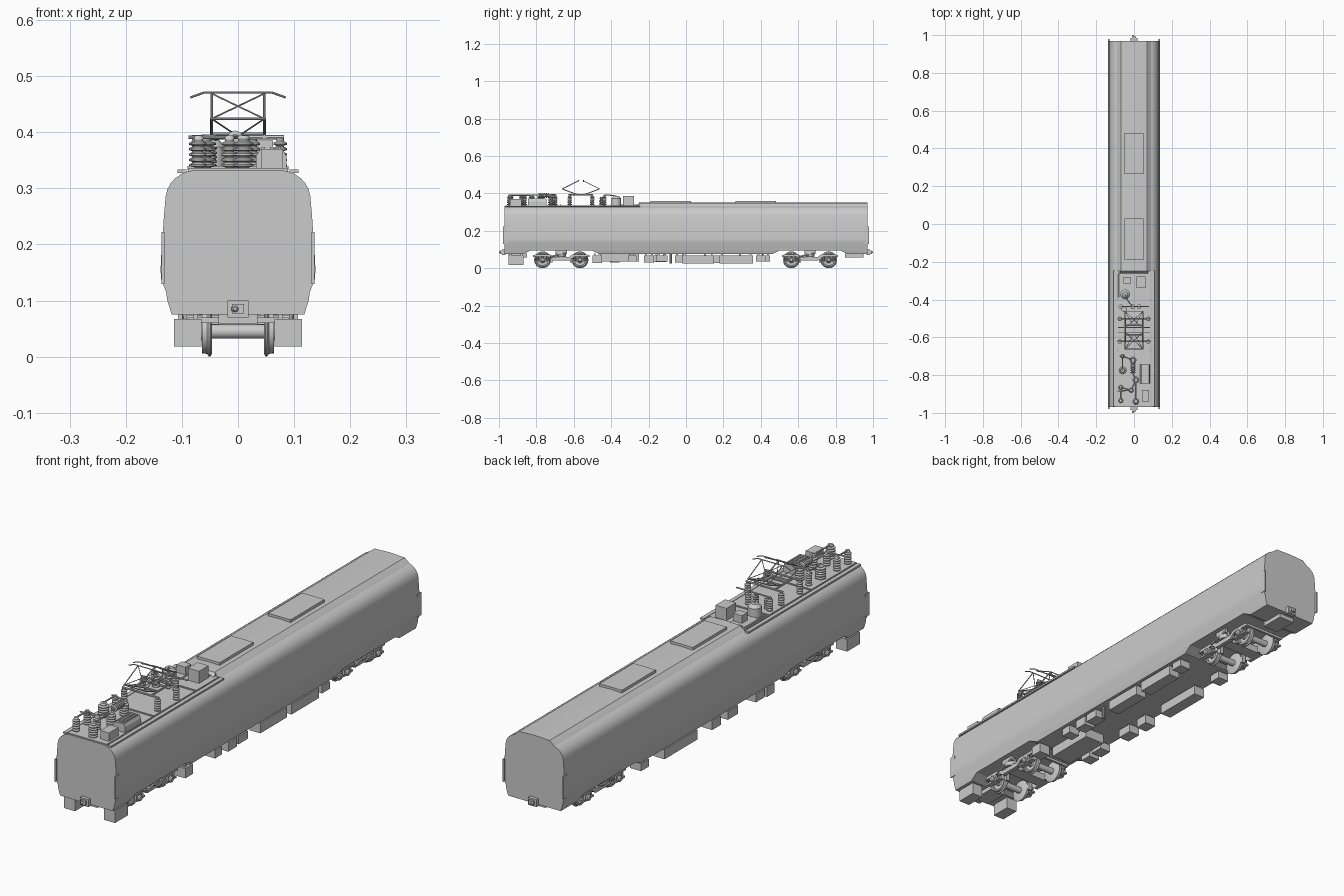
import bpy, bmesh, math
from mathutils import Vector, Matrix


def finish(name, bm, smooth=None):
    bmesh.ops.recalc_face_normals(bm, faces=bm.faces)
    me = bpy.data.meshes.new(name)
    bm.to_mesh(me)
    bm.free()
    ob = bpy.data.objects.new(name, me)
    bpy.context.collection.objects.link(ob)
    if smooth:
        bpy.ops.object.select_all(action='DESELECT')
        bpy.context.view_layer.objects.active = ob
        ob.select_set(True)
        bpy.ops.object.shade_smooth_by_angle(angle=math.radians(smooth))
    return ob


def box(name, x0, x1, y0, y1, z0, z1):
    bm = bmesh.new()
    bmesh.ops.create_cube(bm, size=1)
    for v in bm.verts:
        v.co = Vector((x0 if v.co.x < 0 else x1, y0 if v.co.y < 0 else y1, z0 if v.co.z < 0 else z1))
    return finish(name, bm)


def prism(name, pts, a, b, axis, smooth=None):
    # axis 'y': pts are (x, z); axis 'x': pts are (y, z)
    put = (lambda p, t: (p[0], t, p[1])) if axis == 'y' else (lambda p, t: (t, p[0], p[1]))
    bm = bmesh.new()
    rings = [[bm.verts.new(put(p, t)) for p in pts] for t in (a, b)]
    n = len(pts)
    for i in range(n):
        bm.faces.new((rings[0][i], rings[0][(i + 1) % n], rings[1][(i + 1) % n], rings[1][i]))
    for r in rings:
        bm.faces.new(r)
    return finish(name, bm, smooth)


def lathe(name, prof, loc, axis=(0, 0, 1), n=16):
    # prof is a list of (radius, height) turned about the axis
    rot = Vector((0, 0, 1)).rotation_difference(Vector(axis)).to_matrix().to_4x4()
    bm = bmesh.new()
    rings = [[bm.verts.new((r * math.cos(2 * math.pi * i / n), r * math.sin(2 * math.pi * i / n), h))
              for i in range(n)] for r, h in prof]
    for p, q in zip(rings, rings[1:]):
        for i in range(n):
            bm.faces.new((p[i], p[(i + 1) % n], q[(i + 1) % n], q[i]))
    bm.faces.new(rings[0])
    bm.faces.new(rings[-1])
    bm.transform(Matrix.Translation(loc) @ rot)
    return finish(name, bm, 40)


def rod(name, p, q, r, n=8):
    p, q = Vector(p), Vector(q)
    return lathe(name, [(r, 0), (r, (q - p).length)], p, (q - p).normalized(), n)


def tube(name, pts, r):
    for p, q in zip(pts, pts[1:]):
        rod(name, p, q, r)


def insulator(x, y, z0=0.333, z1=0.39, r=0.013, sheds=5, axis=(0, 0, 1), name="insulator"):
    h = z1 - z0
    prof = [(r * .55, 0)]
    for i in range(sheds):
        b, s = h * (.08 + .84 * i / sheds), h * .84 / sheds
        prof += [(r * .55, b), (r, b + s * .2), (r, b + s * .55), (r * .55, b + s * .85)]
    lathe(name, prof + [(r * .6, h)], (x, y, z0), axis, 16)


# Body shell: constant section with bogie recesses
half = [(.118, .075), (.126, .1), (.128, .115), (.137, .138), (.138, .155), (.137, .178), (.132, .25),
        (.129, .285), (.126, .298), (.12, .309), (.112, .318), (.102, .325), (.09, .33), (.075, .333)]
body = prism("body_shell", half + [(-x, z) for x, z in reversed(half)], -.97, .97, 'y', 30)
for yc in (-.667, .663):
    cut = prism("bogie_recess_cutter", [(yc - .21, .06), (yc - .2, .077), (yc - .165, .094), (yc + .165, .094),
                                        (yc + .2, .077), (yc + .21, .06)], -.2, .2, 'x')
    mod = body.modifiers.new("recess", 'BOOLEAN')
    mod.object, mod.operation, mod.solver = cut, 'DIFFERENCE', 'EXACT'
    cut.hide_render = True
    cut.hide_viewport = True

# Raised roof with slanted front, hatches
prism("raised_roof", [(.092, .328), (.083, .336), (.068, .348), (0, .351), (-.068, .348), (-.083, .336),
                      (-.092, .328)], -.25, .97, 'y')
prism("raised_roof_nose", [(-.268, .33), (-.25, .349), (-.245, .33)], -.075, .075, 'x')
for y0, y1 in ((-.19, .028), (.265, .482)):
    box("roof_hatch", -.05, .05, y0, y1, .345, .36)

# Low roof deck, edge rails, cross strips
box("roof_deck", -.088, .088, -.965, -.25, .328, .336)
for s in (-1, 1):
    a, b = sorted((s * .092, s * .108))
    box("roof_edge_rail", a, b, -.965, -.245, .327, .334)
for y in (-.4, -.67):
    box("roof_cross_strip", -.09, .09, y - .003, y + .003, .333, .34)

# End corner plates and couplers
for e in (-1, 1):
    for s in (-1, 1):
        a, b = sorted((s * .1365, s * .131))
        c, d = sorted((e * .955, e * .979))
        box("end_corner_plate", a, b, c, d, .13, .222)
    c, d = sorted((e * .965, e * .984))
    box("coupler_plate", -.019, .019, c, d, .07, .1)
    c, d = sorted((e * .98, e * .993))
    box("coupler_head", -.011, .011, c, d, .077, .094)
    lathe("coupler_cone", [(.007, 0), (.003, .01)], (-.005, e * .99, .085), (0, e, 0), 12)
    box("coupler_pocket", -.035, .035, min(e * .85, e * .95), max(e * .85, e * .95), .058, .08)

# Underfloor boxes: (side sign, y0, y1, bottom z)
for s, y0, y1, z in ((1, -.95, -.868, .018), (-1, -.95, -.868, .018), (1, -.5, -.45, .027), (1, -.31, -.265, .035),
                     (1, -.225, -.17, .03), (1, -.16, -.1, .035), (1, -.02, .15, .026), (1, .18, .357, .026),
                     (1, .375, .425, .037), (-1, -.405, -.355, .03), (-1, -.34, -.285, .035),
                     (-1, -.17, -.105, .033), (-1, -.06, -.005, .03), (-1, .09, .3, .028), (-1, .4, .45, .037)):
    a, b = sorted((s * .065, s * .114))
    box("underfloor_box", a, b, y0, y1, z, .067)
    for y in (y0 + .012, y1 - .012):
        for x in (.075, .103):
            box("box_hanger", s * x - .004, s * x + .004, y - .005, y + .005, .065, .08)
box("centre_equipment_box", -.05, .04, -.46, -.25, .035, .078)
rod("drain_pipe", (.09, -.082, .025), (.09, -.082, .08), .006)

# Bogies
for yc in (-.667, .663):
    for y in (yc - .1, yc + .1):
        rod("axle", (-.06, y, .045), (.06, y, .045), .013, 16)
        for s in (-1, 1):
            lathe("wheel", [(.038, -.012), (.045, -.009), (.0445, -.006), (.04, -.003), (.039, .006), (.033, .006),
                            (.031, .002), (.017, .002), (.015, .009), (.008, .009)],
                  (s * .058, y, .045), (s, 0, 0), 28)
            box("axle_box", s * .082 - .012, s * .082 + .012, y - .016, y + .016, .033, .06)
            lathe("axle_cap", [(.012, 0), (.012, .006), (.008, .01)], (s * .094, y, .045), (s, 0, 0), 14)
            for d in (-.028, .028):
                insulator(s * .083, y + d, .04, .066, .009, 3, name="axle_spring")
                box("spring_seat", s * .083 - .01, s * .083 + .01, y + d - .012, y + d + .012, .034, .041)
            # Brake hanger inside each wheel
            e = 1 if y < yc else -1
            box("brake_shoe", s * .058 - .008, s * .058 + .008, y + e * .048 - .005, y + e * .048 + .005, .03, .065)
    for s in (-1, 1):
        prof = [(-.148, .062), (-.14, .074), (-.06, .074), (-.042, .06), (.042, .06), (.06, .074), (.14, .074),
                (.148, .062), (.07, .062), (.045, .042), (-.045, .042), (-.07, .062)]
        a, b = sorted((s * .075, s * .092))
        prism("bogie_side_frame", [(yc + y, z) for y, z in prof], a, b, 'x')
        lathe("air_spring", [(.02, 0), (.024, .006), (.024, .024), (.02, .034)], (s * .083, yc, .06), n=20)
        box("bolster_bracket", s * .098 - .006, s * .098 + .006, yc - .03, yc + .03, .076, .095)
        rod("yaw_damper", (s * .102, yc - .06, .06), (s * .102, yc + .025, .082), .005)
    box("bogie_bolster", -.09, .09, yc - .025, yc + .025, .046, .074)
    for d in (-.145, .145):
        box("bogie_end_beam", -.09, .09, yc + d - .005, yc + d + .005, .06, .07)
    rod("bogie_pivot", (0, yc, .06), (0, yc, .1), .025, 16)

# Pantograph: insulators, base frame, folding arms, collector head
pc = -.562
for s in (-1, 1):
    for d in (-.06, .06):
        insulator(s * .075, pc + d, r=.012)
    rod("base_side_bar", (s * .047, pc - .065, .392), (s * .047, pc + .065, .392), .004)
for d in (-.06, .06):
    rod("base_cross_bar", (-.082, pc + d, .391), (.082, pc + d, .391), .004)
for e in (-1, 1):
    knee, low = pc + e * .1, pc + e * .025
    rod("pivot_shaft", (-.05, low, .396), (.05, low, .396), .004)
    rod("knee_tube", (-.05, knee, .424), (.05, knee, .424), .002)
    for s in (-1, 1):
        rod("lower_arm", (s * .047, low, .396), (s * .047, knee, .424), .0025)
        rod("upper_arm", (s * .047, knee, .424), (s * .047, pc + e * .01, .469), .002)
        rod("lower_brace", (s * .005, low, .396), (s * .047, knee, .424), .0015)
        rod("upper_brace", (s * .047, knee, .424), (-s * .047, pc + e * .01, .469), .0015)
    tube("collector_strip", [(-.085, pc + e * .014, .462), (-.06, pc + e * .014, .471), (.06, pc + e * .014, .471),
                             (.085, pc + e * .014, .462)], .002)

# Forward roof equipment: insulators, busbars, breaker, cabinets
for x, y, r in ((-.06, -.775, .021), (-.07, -.865, .014), (-.07, -.935, .014), (-.015, -.88, .014),
                (.01, -.825, .018), (.01, -.94, .018), (-.06, -.7, .012), (-.005, -.72, .018)):
    insulator(x, y, r=r)
    lathe("insulator_cap", [(r * .7, 0), (r * .5, .006)], (x, y, .388), n=12)
insulator(-.005, -.795, .389, .459, .014, 6, (0, 1, 0), "breaker_insulator")
tube("busbar", [(-.07, -.94, .391), (-.07, -.865, .391), (-.015, -.88, .391), (.01, -.825, .391),
                (-.005, -.795, .391)], .0035)
tube("busbar", [(.01, -.94, .391), (.01, -.825, .391)], .0035)
tube("busbar", [(-.005, -.72, .391), (-.06, -.7, .393), (-.075, -.7, .39)], .0035)
tube("switch_lever", [(-.088, -.885, .391), (-.015, -.88, .391)], .003)
tube("side_bus", [(-.06, -.775, .393), (-.06, -.7, .393)], .003)
prism("roof_cabinet", [(.032, .334), (.086, .334), (.086, .358), (.08, .37), (.04, .37), (.032, .358)],
      -.845, -.745, 'y')
for x in (.045, .06, .074):
    box("cabinet_rib", x - .003, x + .003, -.84, -.75, .366, .374)
box("small_roof_cabinet", .042, .08, -.94, -.88, .334, .37)

# Rear roof equipment by the raised roof
for x in (-.007, .027, -.07):
    insulator(x, -.437, r=.012)
rod("connecting_bar", (-.075, -.437, .391), (.08, -.437, .391), .003)
insulator(-.052, -.45, .333, .38, .015)
lathe("surge_arrester", [(.026, 0), (.026, .04), (.02, .044), (.014, .052)], (-.047, -.373, .334), n=20)
tube("roof_cable", [(-.047, -.373, .386), (-.03, -.41, .391), (-.007, -.437, .391)], .003)
box("rear_cabinet", .012, .062, -.338, -.277, .334, .385)
box("rear_box", -.055, -.015, -.315, -.28, .334, .372)
box("rear_box_base", -.08, -.012, -.35, -.262, .334, .341)
tube("roof_conduit", [(-.08, -.39, .338), (-.08, -.262, .338), (.06, -.262, .338)], .004)
